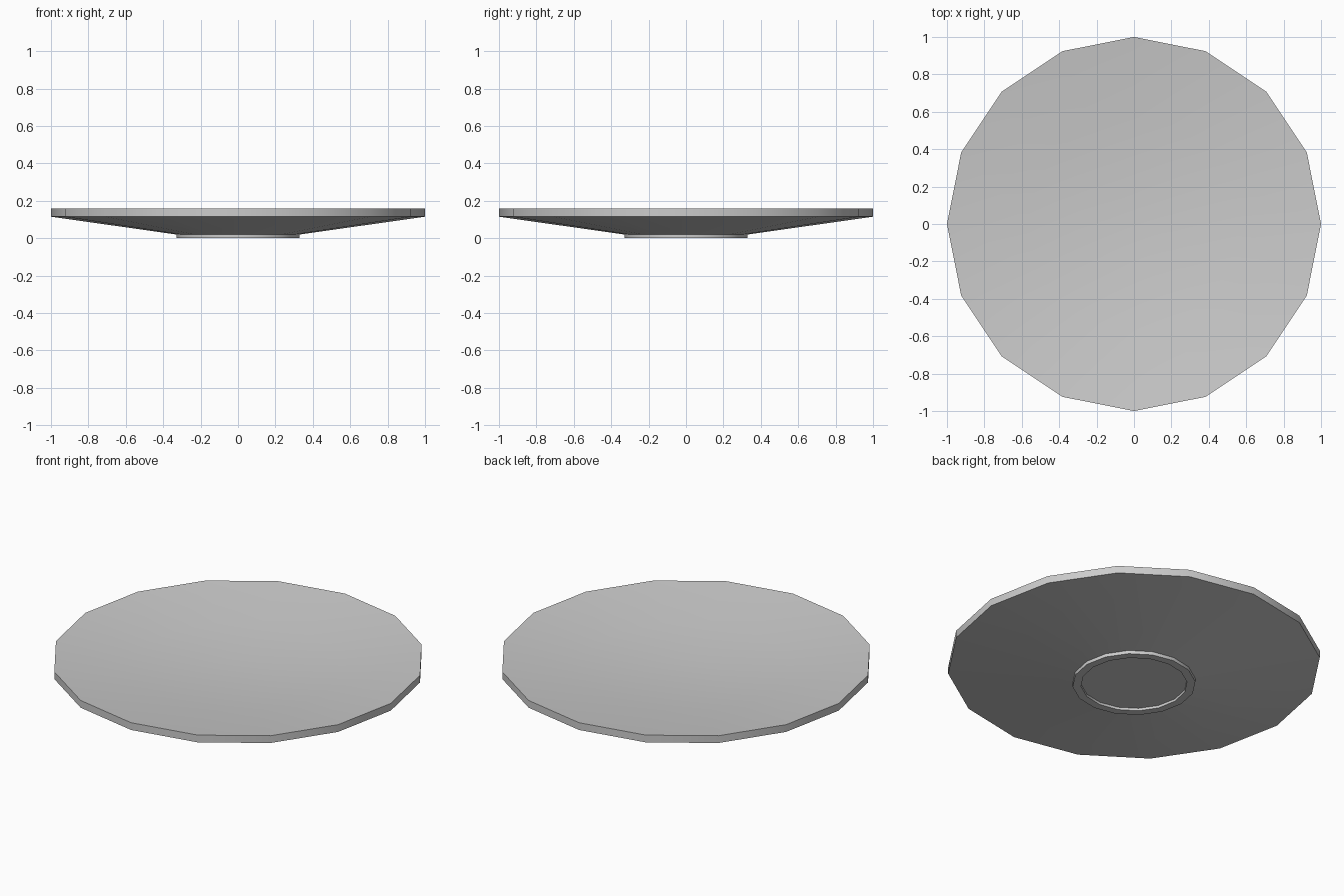
import bpy, bmesh, math

if "Cube" in bpy.data.objects:
    bpy.data.objects.remove(bpy.data.objects["Cube"])

SIDES = 16

# Plate cross-section (radius, height): from underside centre, round the rim, to top centre
profile = [
    (0.285, 0.015), (0.285, 0.0), (0.33, 0.0), (0.33, 0.02),   # foot ring
    (1.0, 0.115), (1.0, 0.158),                                # underside and rim
    (0.57, 0.108), (0.15, 0.088),                              # shallow dish
]

bm = bmesh.new()
rings = []
for r, z in profile:
    rings.append([bm.verts.new((r * math.cos(2 * math.pi * i / SIDES),
                                r * math.sin(2 * math.pi * i / SIDES), z))
                  for i in range(SIDES)])

# Walls between neighbouring rings
for a, b in zip(rings, rings[1:]):
    for i in range(SIDES):
        j = (i + 1) % SIDES
        bm.faces.new((a[i], a[j], b[j], b[i]))

# Flat centres under the foot and in the dish
bm.faces.new(rings[0][::-1])
bm.faces.new(rings[-1])
bmesh.ops.recalc_face_normals(bm, faces=bm.faces)

mesh = bpy.data.meshes.new("plate")
bm.to_mesh(mesh)
bm.free()
plate = bpy.data.objects.new("plate", mesh)
bpy.context.collection.objects.link(plate)

# Smooth surfaces with crisp rim and foot edges
bpy.context.view_layer.objects.active = plate
plate.select_set(True)
bpy.ops.object.shade_smooth_by_angle(angle=math.radians(30))
